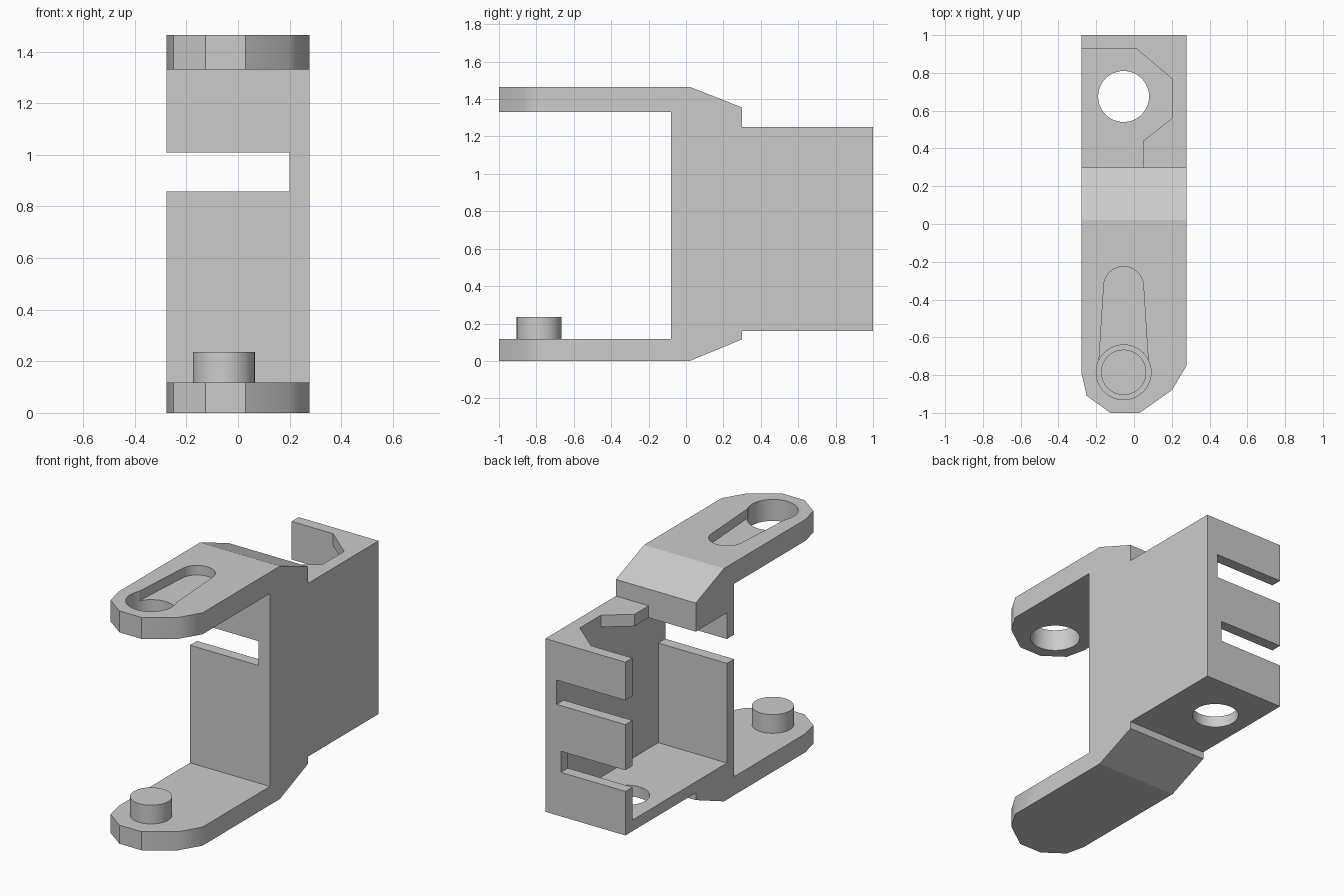
import bpy, bmesh, math
from mathutils import Vector

old = bpy.data.objects.get("Cube")
if old:
    bpy.data.objects.remove(old, do_unlink=True)

HALF = 0.278            # half width of the link
AXIS_X = -0.055         # line shared by pin, holes and recess
PIN_Y = -0.785

grey = bpy.data.materials.new("light grey plastic")
grey.use_nodes = True
grey.diffuse_color = (0.6, 0.6, 0.6, 1)
grey.node_tree.nodes["Principled BSDF"].inputs["Base Color"].default_value = (0.6, 0.6, 0.6, 1)


def prism(name, outline, low, high, axis="z"):
    """Extrude a 2D outline: (x, y) along z, or (y, z) along x."""
    bm = bmesh.new()
    place = (lambda a, b: (a, b, low)) if axis == "z" else (lambda a, b: (low, a, b))
    face = bm.faces.new([bm.verts.new(place(a, b)) for a, b in outline])
    top = bmesh.ops.extrude_face_region(bm, geom=[face])["geom"]
    step = Vector((0, 0, high - low)) if axis == "z" else Vector((high - low, 0, 0))
    bmesh.ops.translate(bm, vec=step, verts=[v for v in top if isinstance(v, bmesh.types.BMVert)])
    bmesh.ops.recalc_face_normals(bm, faces=bm.faces)
    mesh = bpy.data.meshes.new(name)
    bm.to_mesh(mesh)
    bm.free()
    mesh.materials.append(grey)
    obj = bpy.data.objects.new(name, mesh)
    bpy.context.collection.objects.link(obj)
    return obj


def rect(x0, x1, y0, y1):
    return [(x0, y0), (x1, y0), (x1, y1), (x0, y1)]


def arc(cx, cy, r, start=0, sweep=360, n=48):
    count = n if sweep == 360 else n + 1
    angles = [math.radians(start + sweep * i / n) for i in range(count)]
    return [(cx + r * math.cos(a), cy + r * math.sin(a)) for a in angles]


def activate(obj):
    bpy.ops.object.select_all(action="DESELECT")
    obj.select_set(True)
    bpy.context.view_layer.objects.active = obj


def combine(obj, tool, operation="DIFFERENCE"):
    tool.hide_render = True
    mod = obj.modifiers.new("cut", "BOOLEAN")
    mod.operation, mod.solver, mod.object = operation, "EXACT", tool
    activate(obj)
    bpy.ops.object.modifier_apply(modifier=mod.name)
    bpy.data.objects.remove(tool, do_unlink=True)


# Link body: side profile with both arms, extruded across the width
body = prism("link_body", [
    (-1, 0), (0.02, 0), (0.3, 0.115), (0.3, 0.16), (1, 0.16), (1, 1.25),
    (0.3, 1.25), (0.3, 1.355), (0.02, 1.465), (-1, 1.465), (-1, 1.33),
    (-0.08, 1.33), (-0.08, 0.117), (-1, 0.117)], -HALF, HALF, "x")

# Chamfered arm tips, in plan
combine(body, prism("plan_outline", [
    (-HALF, -0.79), (-0.25, -0.91), (-0.125, -1), (0.03, -1), (0.2, -0.88),
    (HALF, -0.75), (HALF, 1.1), (-HALF, 1.1)], -0.1, 1.6), "INTERSECT")

# Hollow inside, open on one side
combine(body, prism("hollow", rect(-0.4, 0.2, -0.01, 0.93), 0.23, 1.175))

# Top opening, leaving a corner gusset and a tab
combine(body, prism("top_opening", [
    (-0.4, 0.3), (0.05, 0.3), (0.05, 0.44), (0.2, 0.56), (0.2, 0.77),
    (0.01, 0.93), (-0.4, 0.93)], 1.1, 1.3))

# Slots: one through front and back walls, one in the back wall only
combine(body, prism("upper_slot", rect(-0.4, 0.2, -0.2, 1.1), 0.857, 1.01))
combine(body, prism("lower_back_slot", rect(-0.4, 0.17, 0.8, 1.1), 0.437, 0.57))

# Floor hole, pin socket and tapered lead-in recess
combine(body, prism("floor_hole", arc(AXIS_X, 0.675, 0.135), 0.05, 0.4))
combine(body, prism("pin_socket", arc(AXIS_X, PIN_Y, 0.145), 1.25, 1.6))
combine(body, prism("recess", arc(AXIS_X, -0.33, 0.105, 0, 180, 24) + [
    (AXIS_X - 0.13, -0.72), (AXIS_X - 0.1, PIN_Y),
    (AXIS_X + 0.1, PIN_Y), (AXIS_X + 0.13, -0.72)], 1.405, 1.6))

# Pin on the lower arm
pin = prism("pin", arc(AXIS_X, PIN_Y, 0.12), 0.1, 0.235)

# Smooth curved walls, keep every crosswise edge crisp
for obj in (body, pin):
    activate(obj)
    bpy.ops.object.shade_smooth_by_angle(angle=math.radians(31))
    mesh = obj.data
    for edge in mesh.edges:
        a, b = (mesh.vertices[i].co for i in edge.vertices)
        if abs((b - a).normalized().x) > 0.99:
            edge.use_edge_sharp = True
    obj.modifiers.new("even_shading", "WEIGHTED_NORMAL").keep_sharp = True
